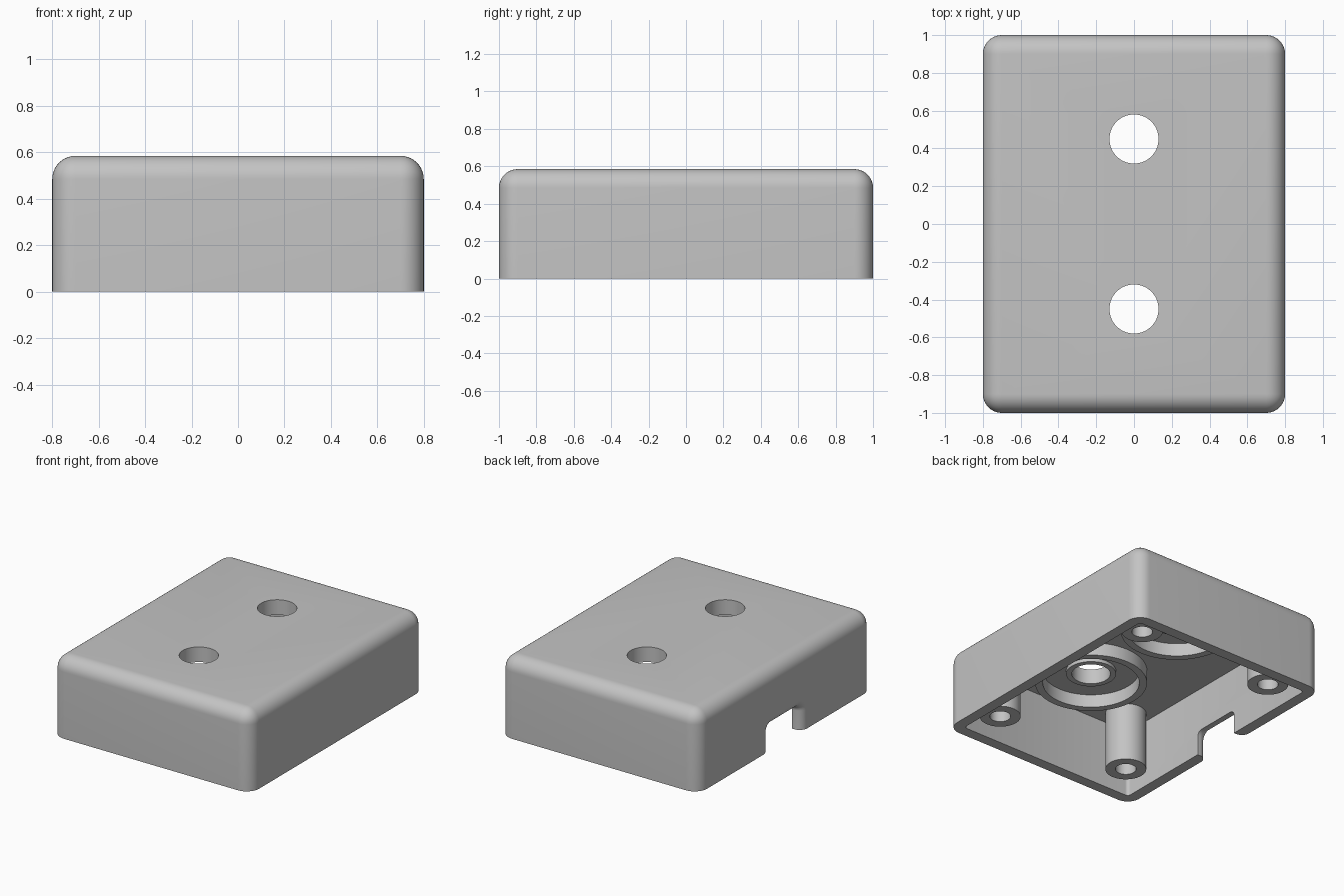
import bpy, bmesh, math
from mathutils import Vector, Matrix

if "Cube" in bpy.data.objects:
    bpy.data.objects.remove(bpy.data.objects["Cube"], do_unlink=True)

# Main sizes
HALF_X, HALF_Y, HEIGHT = 0.8, 1.0, 0.585
WALL, CEILING = 0.08, 0.5
HOLE_R, HOLE_Y = 0.13, 0.45

grey = bpy.data.materials.new("plain grey")
grey.use_nodes = True
colour = (0.55, 0.55, 0.55, 1)
grey.diffuse_color = colour
grey.node_tree.nodes["Principled BSDF"].inputs["Base Color"].default_value = colour


def make_object(name, bm):
    bmesh.ops.recalc_face_normals(bm, faces=bm.faces)
    mesh = bpy.data.meshes.new(name)
    bm.to_mesh(mesh)
    bm.free()
    mesh.materials.append(grey)
    obj = bpy.data.objects.new(name, mesh)
    bpy.context.collection.objects.link(obj)
    return obj


def rounded_box(name, hx, hy, z0, z1, radius, segments, round_top):
    bm = bmesh.new()
    place = Matrix.Translation((0, 0, (z0 + z1) / 2)) @ Matrix.Diagonal((2 * hx, 2 * hy, z1 - z0, 1))
    bmesh.ops.create_cube(bm, size=1, matrix=place)
    edges = []
    for e in bm.edges:
        a, b = (v.co.z for v in e.verts)
        upright = abs(a - b) > 0.01
        if upright or (round_top and min(a, b) > z0 + 0.01):
            edges.append(e)
    bmesh.ops.bevel(bm, geom=edges, offset=radius, segments=segments,
                    profile=0.5, affect='EDGES')
    return make_object(name, bm)


def lathe(name, profile, x, y, closed=False, steps=64):
    bm = bmesh.new()
    verts = [bm.verts.new((r, 0, z)) for r, z in profile]
    pairs = list(zip(verts, verts[1:]))
    if closed:
        pairs.append((verts[-1], verts[0]))
    edges = [bm.edges.new(p) for p in pairs]
    bmesh.ops.spin(bm, geom=verts + edges, cent=(0, 0, 0), axis=(0, 0, 1),
                   angle=math.tau, steps=steps, use_duplicate=False)
    bmesh.ops.remove_doubles(bm, verts=bm.verts, dist=0.0001)
    bmesh.ops.translate(bm, verts=bm.verts, vec=(x, y, 0))
    return make_object(name, bm)


def tube(name, inner, outer, z0, z1, y):
    return lathe(name, [(outer, z1), (outer, z0), (inner, z0), (inner, z1)], 0, y, True)


def notch_cutter():
    # Arched opening through the side wall, flaring with a rounded outer lip
    fillet, steps = 0.06, 8
    stations = [(-0.6, 0)]
    for i in range(steps + 1):
        t = math.pi / 2 * i / steps
        stations.append((-HALF_X + fillet * (1 - math.sin(t)), fillet * (1 - math.cos(t))))
    stations.append((-0.9, fillet))
    bm = bmesh.new()
    rings = []
    for x, grow in stations:
        half, top, r = 0.19 + grow, 0.18 + grow, 0.04 + grow
        points = [(half, -0.1)]
        for side, start in ((1, 0), (-1, math.pi / 2)):
            for i in range(steps + 1):
                a = start + math.pi / 2 * i / steps
                points.append((side * (half - r) + r * math.cos(a), top - r + r * math.sin(a)))
        points.append((-half, -0.1))
        rings.append([bm.verts.new((x, y, z)) for y, z in points])
    for a, b in zip(rings, rings[1:]):
        for i in range(len(a)):
            j = (i + 1) % len(a)
            bm.faces.new((a[i], a[j], b[j], b[i]))
    bm.faces.new(rings[0])
    bm.faces.new(rings[-1])
    return make_object("notch_cutter", bm)


# Hollow shell with rounded corners and top edges
shell = rounded_box("shell", HALF_X, HALF_Y, 0, HEIGHT, 0.1, 10, True)
cutters = [rounded_box("cavity_cutter", HALF_X - WALL, HALF_Y - WALL, -0.2, CEILING, 0.025, 4, False),
           notch_cutter()]
for s in (-1, 1):
    cutters.append(lathe("hole_cutter", [(0, 0.7), (HOLE_R, 0.7), (HOLE_R, 0.4), (0, 0.4)],
                         0, s * HOLE_Y))
for cutter in cutters:
    cutter.hide_render = True
    mod = shell.modifiers.new(cutter.name, 'BOOLEAN')
    mod.operation = 'DIFFERENCE'
    mod.solver = 'EXACT'
    mod.object = cutter
bpy.context.view_layer.update()
evaluated = shell.evaluated_get(bpy.context.evaluated_depsgraph_get())
cut_mesh = bpy.data.meshes.new_from_object(evaluated)
shell.modifiers.clear()
shell.data = cut_mesh
for cutter in cutters:
    bpy.data.objects.remove(cutter, do_unlink=True)
parts = [shell]

# Collars and raised rings around the two top holes, inside
for s, end in ((-1, "front"), (1, "back")):
    parts.append(tube(end + "_hole_collar", HOLE_R, 0.168, 0.475, CEILING, s * HOLE_Y))
    parts.append(tube(end + "_ring", 0.325, 0.377, 0.405, CEILING, s * HOLE_Y))
    # Screw posts with blind holes
    for side, label in ((-1, "right"), (1, "left")):
        profile = [(0.138, CEILING), (0.138, 0.07), (0.07, 0.07), (0.07, 0.46), (0, 0.46)]
        parts.append(lathe(f"{end}_{label}_post", profile, side * 0.552, s * 0.744))

# Smooth curves, sharp edges
bpy.ops.object.select_all(action='DESELECT')
for part in parts:
    part.select_set(True)
bpy.context.view_layer.objects.active = shell
bpy.ops.object.shade_smooth_by_angle(angle=math.radians(30))
